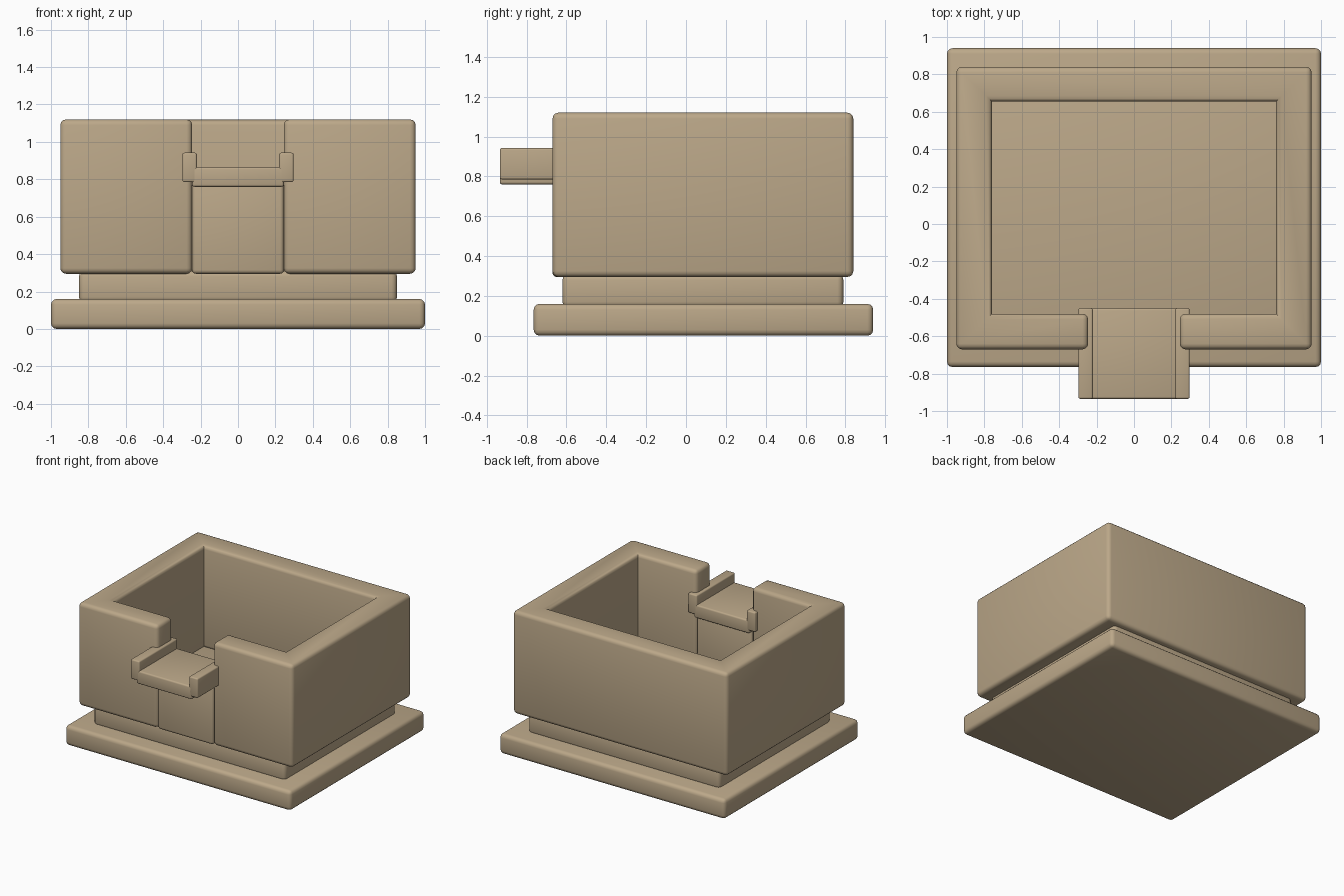
import bpy
import bmesh

cube = bpy.data.objects.get("Cube")
if cube:
    bpy.data.objects.remove(cube, do_unlink=True)

# Single stone colour
STONE = (0.50, 0.39, 0.25, 1)
stone = bpy.data.materials.new("tan_stone")
stone.use_nodes = True
stone.diffuse_color = STONE
bsdf = stone.node_tree.nodes["Principled BSDF"]
bsdf.inputs["Base Color"].default_value = STONE
bsdf.inputs["Roughness"].default_value = 0.8


def slab(name, outline, low, high, radius):
    """Extrude an outline upward and round its convex edges only."""
    bm = bmesh.new()
    face = bm.faces.new([bm.verts.new((x, y, low)) for x, y in outline])
    top = bmesh.ops.extrude_face_region(bm, geom=[face], use_keep_orig=True)
    for v in top["geom"]:
        if isinstance(v, bmesh.types.BMVert):
            v.co.z = high
    bmesh.ops.recalc_face_normals(bm, faces=bm.faces)
    convex = [e for e in bm.edges if e.is_convex]
    bmesh.ops.bevel(bm, geom=convex, offset=radius, segments=3,
                    profile=0.5, affect='EDGES', clamp_overlap=True)
    mesh = bpy.data.meshes.new(name)
    bm.to_mesh(mesh)
    bm.free()
    mesh.materials.append(stone)
    obj = bpy.data.objects.new(name, mesh)
    bpy.context.collection.objects.link(obj)
    bpy.ops.object.select_all(action='DESELECT')
    obj.select_set(True)
    bpy.context.view_layer.objects.active = obj
    bpy.ops.object.shade_smooth_by_angle(angle=0.7)
    return obj


def box(name, x0, x1, y0, y1, low, high, radius):
    return slab(name, [(x0, y0), (x1, y0), (x1, y1), (x0, y1)], low, high, radius)


# Stepped foot
box("base_slab", -1, 1, -0.765, 0.94, 0, 0.16, 0.03)
box("plinth", -0.85, 0.85, -0.62, 0.79, 0.14, 0.31, 0.03)

# Basin walls, open at the middle of the front
half = [(0.245, -0.67), (0.95, -0.67), (0.95, 0.84)]
inner = [(0.76, 0.655), (0.76, -0.48), (0.245, -0.48)]
mirror = lambda pts: [(-x, y) for x, y in reversed(pts)]
slab("basin_walls", half + mirror(half) + mirror(inner) + inner, 0.295, 1.12, 0.03)

# Low wall filling the front opening beneath the spout
box("front_low_wall", -0.245, 0.245, -0.67, -0.48, 0.295, 0.79, 0.02)

# Spout: trough floor and a rail on each side
box("spout_floor", -0.245, 0.245, -0.935, -0.45, 0.76, 0.865, 0.012)
for side, sign in (("left", 1), ("right", -1)):
    x0, x1 = sorted((sign * 0.22, sign * 0.297))
    box("spout_rail_" + side, x0, x1, -0.935, -0.45, 0.785, 0.942, 0.01)
